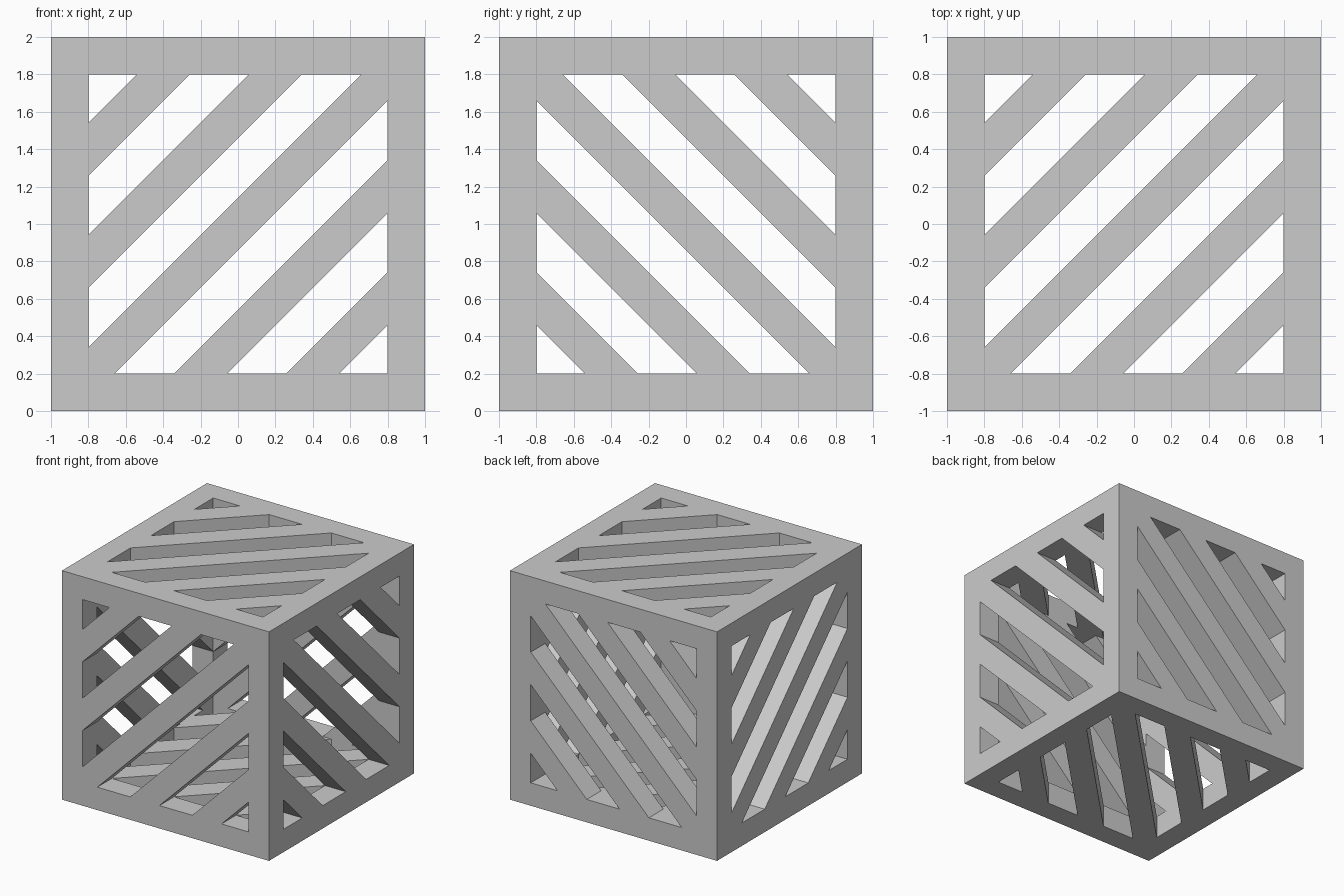
import bpy, bmesh, math
from itertools import product
from mathutils import Vector

if "Cube" in bpy.data.objects:
    bpy.data.objects.remove(bpy.data.objects["Cube"])

INNER = 0.8                       # half size of each face opening
HALF = 0.1 * math.sqrt(2)         # half slat width measured along an axis
PITCH = 0.6                       # slat spacing along an axis


def finish(bm, name):
    bmesh.ops.remove_doubles(bm, verts=bm.verts, dist=1e-5)
    bmesh.ops.recalc_face_normals(bm, faces=bm.faces)
    mesh = bpy.data.meshes.new(name)
    bm.to_mesh(mesh)
    bm.free()
    obj = bpy.data.objects.new(name, mesh)
    obj.location.z = 1
    bpy.context.collection.objects.link(obj)
    return obj


# Cube frame: the edge and corner cells of a 3x3x3 grid, outer skin only
def build_frame():
    bm = bmesh.new()
    cuts = [-1, -INNER, INNER, 1]

    def solid(c):
        return all(0 <= i <= 2 for i in c) and sum(i != 1 for i in c) >= 2

    for cell in filter(solid, product(range(3), repeat=3)):
        for axis, side in product(range(3), (0, 1)):
            near = list(cell)
            near[axis] += 2 * side - 1
            if solid(near):
                continue
            a, b = (axis + 1) % 3, (axis + 2) % 3
            verts = []
            for da, db in ((0, 0), (1, 0), (1, 1), (0, 1)):
                p = Vector()
                p[axis] = cuts[cell[axis] + side]
                p[a] = cuts[cell[a] + da]
                p[b] = cuts[cell[b] + db]
                verts.append(bm.verts.new(p))
            bm.faces.new(verts)
    return finish(bm, "cube_frame")


# Outline of one 45 degree slat clipped to the square opening
def slat_outline(c):
    def ends(k):
        s = INNER
        if k >= 0:
            return (-s, k - s), (s - k, s)
        return (-s - k, -s), (s, s + k)

    lo, hi = ends(c - HALF), ends(c + HALF)
    if c == 0:
        return [lo[0], lo[1], (INNER, INNER), hi[1], hi[0], (-INNER, -INNER)]
    return [lo[0], lo[1], hi[1], hi[0]]


# Five slats filling one face: u and v are in-plane axes, n the face axis
def build_panel(name, u, v, n, side, flip):
    bm = bmesh.new()
    for i in range(-2, 3):
        verts = []
        for a, b in slat_outline(i * PITCH):
            p = Vector()
            p[u], p[v], p[n] = a * flip, b, side * INNER
            verts.append(bm.verts.new(p))
        face = bm.faces.new(verts)
        new = bmesh.ops.extrude_face_region(bm, geom=[face], use_keep_orig=True)
        depth = Vector()
        depth[n] = side * (1 - INNER)
        bmesh.ops.translate(bm, vec=depth, verts=[
            g for g in new["geom"] if isinstance(g, bmesh.types.BMVert)])
    return finish(bm, name)


build_frame()
for names, u, v, n, flip in ((("front_slats", "back_slats"), 0, 2, 1, 1),
                             (("left_slats", "right_slats"), 1, 2, 0, -1),
                             (("bottom_slats", "top_slats"), 0, 1, 2, 1)):
    for name, side in zip(names, (-1, 1)):
        build_panel(name, u, v, n, side, flip)
